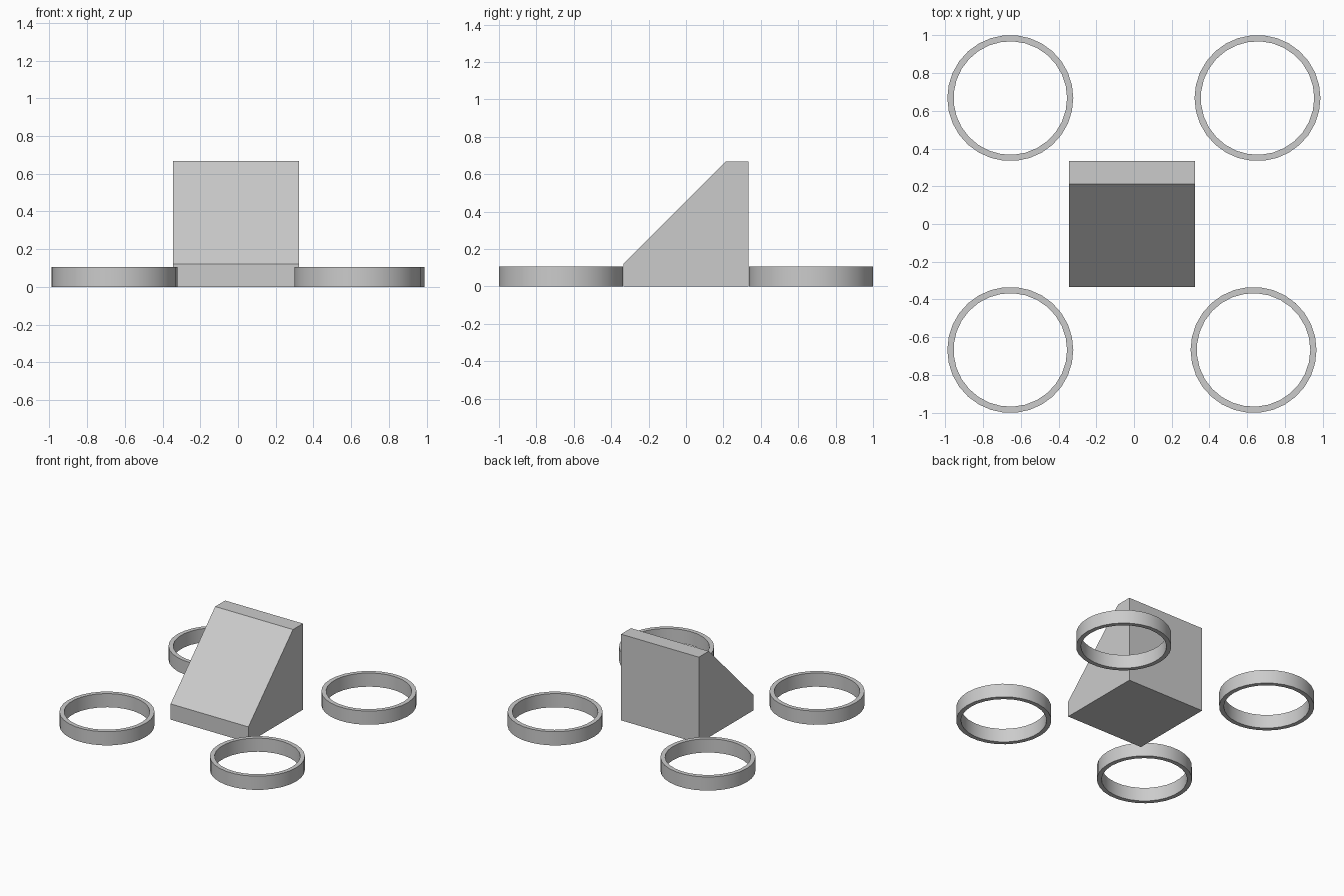
import bpy, bmesh
from math import cos, sin, tau

if "Cube" in bpy.data.objects:
    bpy.data.objects.remove(bpy.data.objects["Cube"])


def ring(name, x, y, outer=0.334, inner=0.301, height=0.106):
    # Flat-sided band: two closed outlines filled and extruded
    curve = bpy.data.curves.new(name, 'CURVE')
    curve.dimensions = '2D'
    curve.fill_mode = 'BOTH'
    curve.extrude = height / 2
    for r, n in ((outer, 30), (inner, 29)):
        s = curve.splines.new('POLY')
        s.points.add(n - 1)
        for i, p in enumerate(s.points):
            p.co = (r * cos(tau * i / n), r * sin(tau * i / n), 0, 1)
        s.use_cyclic_u = True
    ob = bpy.data.objects.new(name, curve)
    ob.location = (x, y, height / 2)
    bpy.context.collection.objects.link(ob)


def prism(name, profile, x0, x1):
    # Side profile in (y, z) extruded along x
    bm = bmesh.new()
    face = bm.faces.new([bm.verts.new((x0, y, z)) for y, z in profile])
    ext = bmesh.ops.extrude_face_region(bm, geom=[face], use_keep_orig=True)
    moved = [g for g in ext['geom'] if isinstance(g, bmesh.types.BMVert)]
    bmesh.ops.translate(bm, verts=moved, vec=(x1 - x0, 0, 0))
    bmesh.ops.recalc_face_normals(bm, faces=bm.faces)
    mesh = bpy.data.meshes.new(name)
    bm.to_mesh(mesh)
    bm.free()
    bpy.context.collection.objects.link(bpy.data.objects.new(name, mesh))


# Central wedge block with a sloped front
prism("wedge_block",
      [(-0.334, 0), (0.334, 0), (0.334, 0.668), (0.212, 0.668), (-0.334, 0.122)],
      -0.344, 0.323)

# Four loose rings around the block
ring("ring_back_left", -0.656, 0.668)
ring("ring_back_right", 0.655, 0.668)
ring("ring_front_left", -0.656, -0.668)
ring("ring_front_right", 0.634, -0.668)
